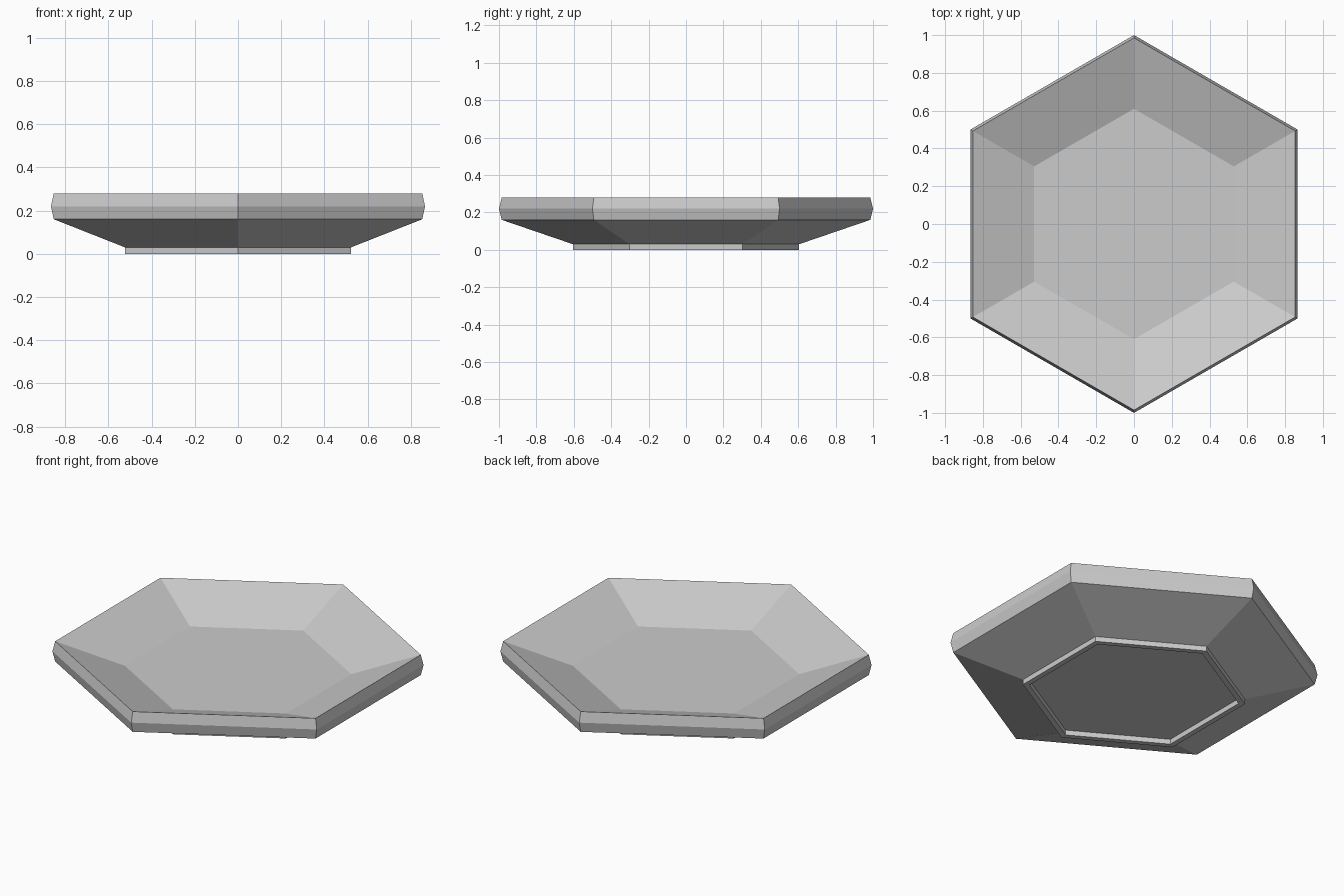
import bpy, bmesh
from math import cos, sin, tau

cube = bpy.data.objects.get("Cube")
if cube:
    bpy.data.objects.remove(cube)

SIDES = 6

# One plain grey for the whole dish
grey = bpy.data.materials.new("plain_grey")
grey.use_nodes = True
colour = (0.6, 0.6, 0.6, 1)
grey.diffuse_color = colour
grey.node_tree.nodes["Principled BSDF"].inputs["Base Color"].default_value = colour


def hex_shell(name, profile):
    """Sweep a (radius, height) profile round six sides and cap both ends."""
    bm = bmesh.new()
    rings = []
    for r, z in profile:
        angles = [tau * (i + 0.5) / SIDES for i in range(SIDES)]
        rings.append([bm.verts.new((r * cos(a), r * sin(a), z)) for a in angles])
    for low, high in zip(rings, rings[1:]):
        for i in range(SIDES):
            j = (i + 1) % SIDES
            bm.faces.new((low[i], low[j], high[j], high[i]))
    bm.faces.new(rings[0][::-1])
    bm.faces.new(rings[-1])
    bmesh.ops.recalc_face_normals(bm, faces=bm.faces)
    mesh = bpy.data.meshes.new(name)
    bm.to_mesh(mesh)
    bm.free()
    mesh.materials.append(grey)
    obj = bpy.data.objects.new(name, mesh)
    bpy.context.collection.objects.link(obj)
    return obj


# Recessed underside, foot ring, flared body, bevelled rim, sunken floor
hex_shell("hexagonal_dish", [
    (0.57, 0.03), (0.57, 0.0), (0.605, 0.0), (0.605, 0.03),
    (0.985, 0.16), (1.0, 0.22), (0.985, 0.28), (0.61, 0.15),
])
